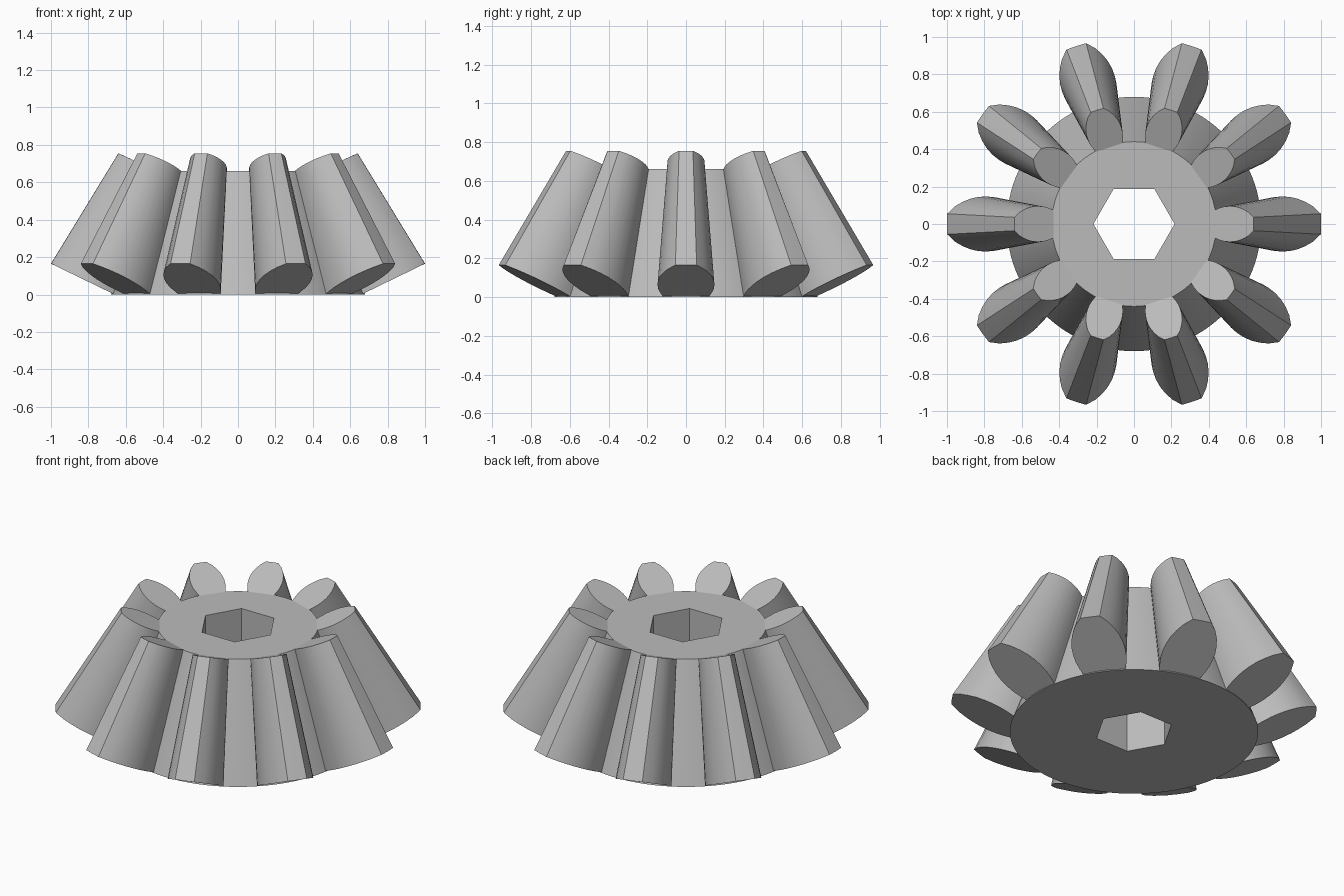
import bpy, bmesh, math
from mathutils import Matrix, Vector

cube = bpy.data.objects.get("Cube")
if cube:
    bpy.data.objects.remove(cube)

steel = bpy.data.materials.new("grey_steel")
steel.use_nodes = True
GREY = (0.5, 0.5, 0.5, 1)
steel.diffuse_color = GREY
steel.node_tree.nodes["Principled BSDF"].inputs["Base Color"].default_value = GREY

TEETH = 10
HEIGHT = 0.66


def finish(bm, name):
    bmesh.ops.recalc_face_normals(bm, faces=bm.faces)
    mesh = bpy.data.meshes.new(name)
    bm.to_mesh(mesh)
    bm.free()
    mesh.materials.append(steel)
    obj = bpy.data.objects.new(name, mesh)
    bpy.context.collection.objects.link(obj)
    bpy.ops.object.select_all(action="DESELECT")
    obj.select_set(True)
    bpy.context.view_layer.objects.active = obj
    bpy.ops.object.shade_smooth_by_angle(angle=math.radians(30))
    return obj


# Conical hub with a hexagonal bore
def circle(radius, z, count=120):
    return [Vector((radius * math.cos(math.tau * i / count),
                    radius * math.sin(math.tau * i / count), z)) for i in range(count)]


def hexagon(radius, z, count=120):
    corners = circle(radius, z, 6)
    per_side = count // 6
    return [corners[i // per_side].lerp(corners[(i // per_side + 1) % 6],
                                        (i % per_side) / per_side) for i in range(count)]


bm = bmesh.new()
rings = [[bm.verts.new(p) for p in loop] for loop in (
    circle(0.68, 0), circle(0.44, HEIGHT), hexagon(0.217, HEIGHT), hexagon(0.217, 0))]
for k, ring in enumerate(rings):
    other = rings[(k + 1) % len(rings)]
    for i in range(len(ring)):
        j = (i + 1) % len(ring)
        bm.faces.new((ring[i], ring[j], other[j], other[i]))
finish(bm, "gear_hub")

# Half widths of a tooth from root to tip
HALF_WIDTHS = (0.115, 0.132, 0.143, 0.147, 0.145, 0.136, 0.119, 0.094, 0.055)


def tooth_section(root, tip, z_root, z_tip, scale):
    side = []
    for i, w in enumerate(HALF_WIDTHS):
        s = i / (len(HALF_WIDTHS) - 1)
        side.append(Vector((root + (tip - root) * s, w * scale, z_root + (z_tip - z_root) * s)))
    side[-1].x = math.sqrt(tip ** 2 - side[-1].y ** 2)
    mirrored = [Vector((p.x, -p.y, p.z)) for p in reversed(side)]
    return side + [Vector((tip, 0, z_tip))] + mirrored


# Tapered teeth around the hub
for n in range(TEETH):
    bm = bmesh.new()
    low = [bm.verts.new(p) for p in tooth_section(0.66, 1.0, 0, 0.165, 1)]
    high = [bm.verts.new(p) for p in tooth_section(0.43, 0.64, HEIGHT, 0.755, 0.65)]
    bm.faces.new(low)
    bm.faces.new(high)
    for i in range(len(low)):
        j = (i + 1) % len(low)
        bm.faces.new((low[i], low[j], high[j], high[i]))
    bm.transform(Matrix.Rotation(math.tau * n / TEETH, 4, "Z"))
    finish(bm, f"tooth_{n + 1}")
